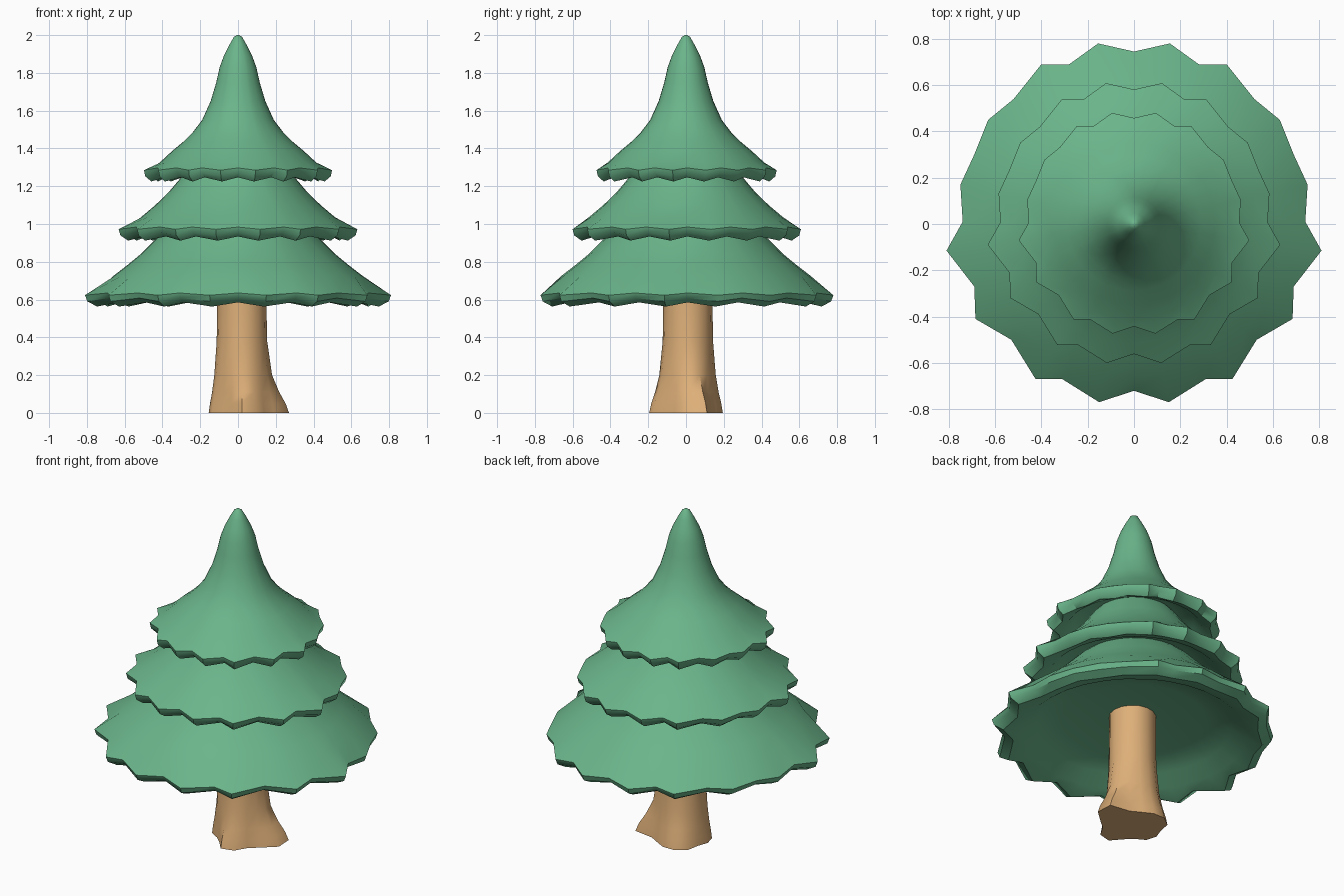
import bpy, bmesh, math
from mathutils import Vector

if "Cube" in bpy.data.objects:
    bpy.data.objects.remove(bpy.data.objects["Cube"])


def material(name, rgb):
    m = bpy.data.materials.new(name)
    m.diffuse_color = (*rgb, 1)
    m.use_nodes = True
    m.node_tree.nodes["Principled BSDF"].inputs["Base Color"].default_value = m.diffuse_color
    return m


GREEN = material("pine_green", (0.145, 0.46, 0.255))
BROWN = material("light_bark", (0.73, 0.43, 0.19))


def loft(name, rings, mat, angle):
    """Skin a list of closed rings, first ring to last, and cap both ends."""
    bm = bmesh.new()
    loops = [[bm.verts.new(p) for p in ring] for ring in rings]
    n = len(loops[0])
    for a, b in zip(loops, loops[1:]):
        for i in range(n):
            j = (i + 1) % n
            bm.faces.new((a[i], a[j], b[j], b[i]))
    bm.faces.new(loops[0])
    bm.faces.new(loops[-1])
    bmesh.ops.recalc_face_normals(bm, faces=bm.faces)
    me = bpy.data.meshes.new(name)
    bm.to_mesh(me)
    bm.free()
    me.materials.append(mat)
    ob = bpy.data.objects.new(name, me)
    bpy.context.collection.objects.link(ob)
    bpy.ops.object.select_all(action='DESELECT')
    ob.select_set(True)
    bpy.context.view_layer.objects.active = ob
    bpy.ops.object.shade_smooth_by_angle(angle=math.radians(angle))
    return ob


# Jagged rim: right half from back to front, valleys and tips alternating
HALF = [(0, .745), (.155, .78), (.28, .69), (.40, .69), (.52, .54), (.63, .45),
        (.69, .30), (.75, .17), (.74, .01), (.81, -.115), (.69, -.27),
        (.685, -.41), (.53, -.50), (.425, -.67), (.31, -.67), (.15, -.77), (0, -.72)]
RIM = HALF + [(-x, y) for x, y in HALF[-2:0:-1]]


def circle(r, z):
    out = []
    for x, y in RIM:
        d = Vector((x, y)).normalized() * r
        out.append((d.x, d.y, z))
    return out


def jagged(k, tip_z, valley_z):
    return [(x * k, y * k, tip_z if i % 2 else valley_z) for i, (x, y) in enumerate(RIM)]


def tier(name, k, z, body):
    """Leaf skirt: body profile, jagged drooping rim, hollow underside."""
    rings = [circle(r, h) for r, h in body]
    rings += [jagged(k, z + .06, z + .072),
              jagged(k * .985, z + .027, z + .045),
              jagged(k * .92, z, z + .022),
              circle(k * .62, z + .035),
              circle(k * .54, z + .09),
              circle(k * .40, z + .125),
              circle(k * .10, z + .14)]
    return loft(name, rings, GREEN, 40)


tier("lower_branches", 1.0, .563,
     [(.25, 1.10), (.36, 1.00), (.44, .915), (.51, .845), (.58, .787), (.66, .725)])
tier("middle_branches", .78, .912,
     [(.18, 1.40), (.25, 1.32), (.31, 1.236), (.37, 1.165), (.44, 1.098), (.515, 1.035)])
tier("top_branches", .615, 1.225,
     [(.006, 2.0), (.022, 1.99), (.045, 1.95), (.075, 1.89), (.097, 1.83), (.115, 1.75),
      (.145, 1.65), (.19, 1.55), (.24, 1.485), (.29, 1.435), (.35, 1.385), (.415, 1.325)])

# Trunk: round shaft flaring into uneven roots
ROOTS = [.25, .265, .17, .165, .185, .20, .195, .165,
         .175, .17, .14, .15, .205, .20, .165, .185]


def trunk_ring(z, r, flare):
    out = []
    for i, root in enumerate(ROOTS):
        a = math.tau * i / len(ROOTS)
        q = r + (root - r) * flare
        out.append((.02 + q * math.cos(a), .01 + q * math.sin(a), z))
    return out


loft("trunk", [trunk_ring(z, r, f) for z, r, f in
               [(0, .13, 1), (.05, .13, .85), (.11, .135, .55), (.20, .138, .2),
                (.38, .132, .02), (.60, .13, 0), (.74, .13, 0)]], BROWN, 50)
